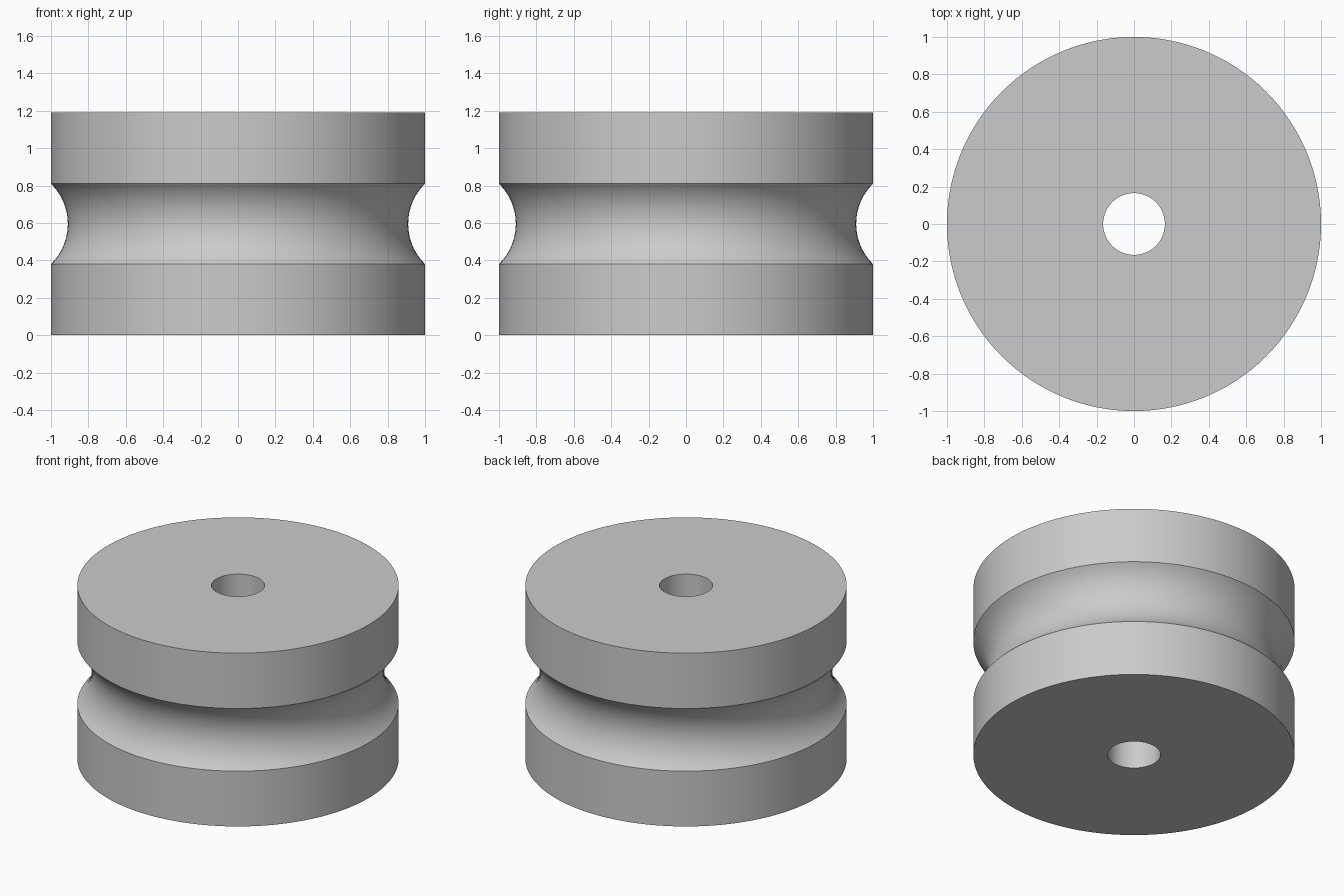
import bpy, bmesh
from math import asin, cos, sin, tau

cube = bpy.data.objects.get("Cube")
if cube:
    bpy.data.objects.remove(cube, do_unlink=True)

HEIGHT, RADIUS, BORE = 1.19, 1.0, 0.165
GROOVE_HALF, GROOVE_DEPTH = 0.215, 0.09
SEGMENTS, ARC_STEPS = 128, 24

# Plain grey material
grey = bpy.data.materials.new("plain grey")
grey.use_nodes = True
colour = (0.6, 0.6, 0.6, 1)
grey.diffuse_color = colour
grey.node_tree.nodes["Principled BSDF"].inputs["Base Color"].default_value = colour

# Half section: bore, flat ends, straight rims and a circular arc groove
arc_radius = (GROOVE_HALF**2 + GROOVE_DEPTH**2) / (2 * GROOVE_DEPTH)
arc_centre = RADIUS - GROOVE_DEPTH + arc_radius
half_angle = asin(GROOVE_HALF / arc_radius)
profile = [(BORE, 0), (RADIUS, 0)]
for i in range(ARC_STEPS + 1):
    a = half_angle * (2 * i / ARC_STEPS - 1)
    profile.append((arc_centre - arc_radius * cos(a), HEIGHT / 2 + arc_radius * sin(a)))
profile += [(RADIUS, HEIGHT), (BORE, HEIGHT)]

# Turn the closed section around the axle
bm = bmesh.new()
verts = [bm.verts.new((r, 0, z)) for r, z in profile]
edges = [bm.edges.new((v, verts[i - 1])) for i, v in enumerate(verts)]
bmesh.ops.spin(bm, geom=verts + edges, cent=(0, 0, 0), axis=(0, 0, 1),
               angle=tau, steps=SEGMENTS, use_merge=True)
bmesh.ops.remove_doubles(bm, verts=bm.verts[:], dist=1e-4)
bmesh.ops.recalc_face_normals(bm, faces=bm.faces[:])
mesh = bpy.data.meshes.new("grooved_wheel")
bm.to_mesh(mesh)
bm.free()
mesh.materials.append(grey)

wheel = bpy.data.objects.new("grooved_wheel", mesh)
bpy.context.collection.objects.link(wheel)
bpy.ops.object.select_all(action="DESELECT")
wheel.select_set(True)
bpy.context.view_layer.objects.active = wheel
bpy.ops.object.shade_smooth_by_angle()
